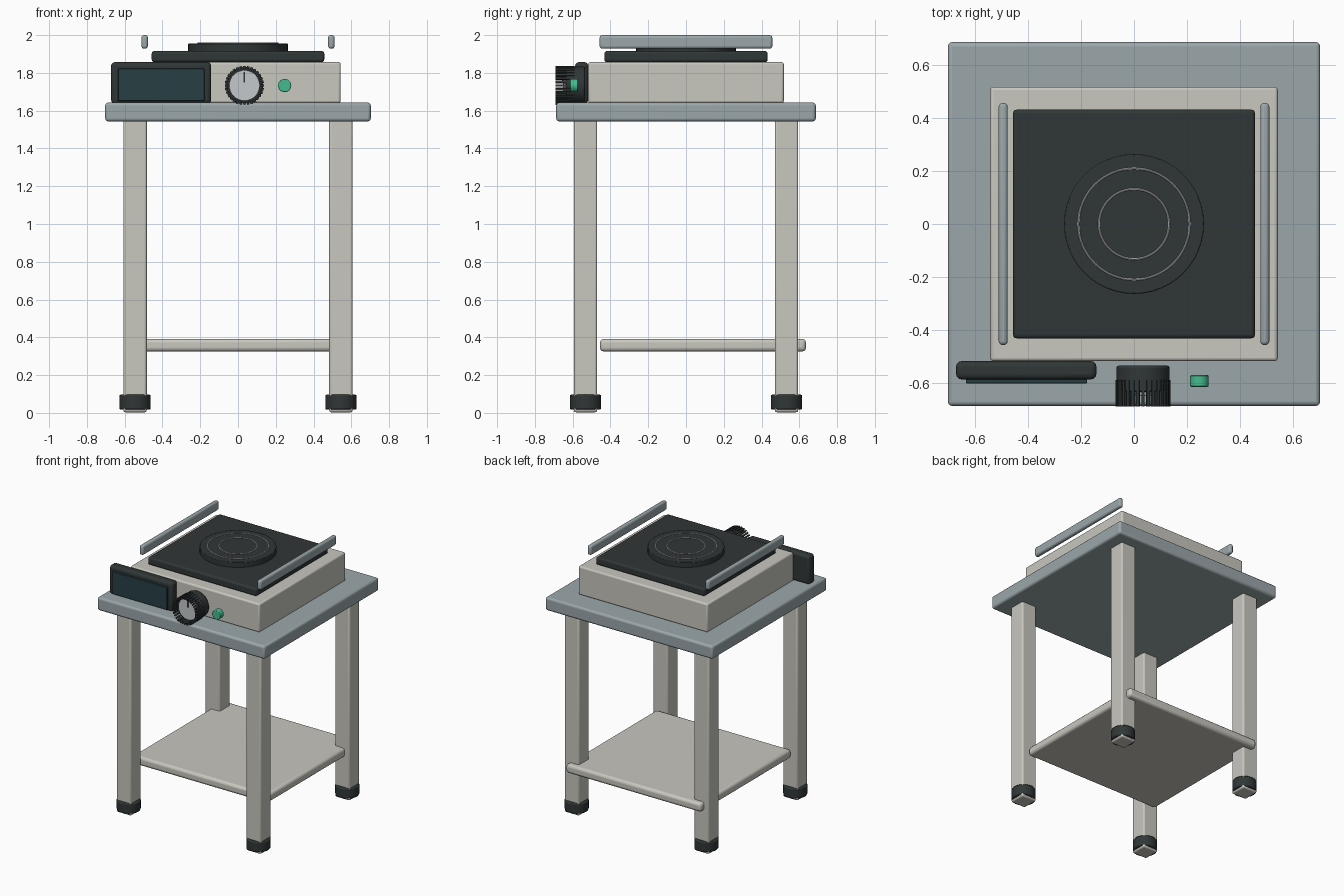
import bpy
from math import pi, sin, cos

if "Cube" in bpy.data.objects:
    bpy.data.objects.remove(bpy.data.objects["Cube"])


def material(name, r, g, b):
    m = bpy.data.materials.new(name)
    m.diffuse_color = (r, g, b, 1)
    m.use_nodes = True
    m.node_tree.nodes["Principled BSDF"].inputs["Base Color"].default_value = m.diffuse_color
    return m


BEIGE = material("warm_enamel", 0.58, 0.57, 0.52)
STEEL = material("blue_grey_metal", 0.33, 0.39, 0.41)
DARK = material("dark_plastic", 0.03, 0.037, 0.037)
GLASS = material("screen_glass", 0.02, 0.05, 0.06)
SILVER = material("silver", 0.55, 0.58, 0.6)
GREEN = material("green_light", 0.06, 0.5, 0.28)


def finish(ob, name, mat, bevel=0.0, segments=3):
    ob.name = name
    ob.data.materials.append(mat)
    if bevel:
        mod = ob.modifiers.new("soft_edges", "BEVEL")
        mod.width, mod.segments = bevel, segments
        mod.limit_method = 'ANGLE'
    bpy.ops.object.shade_smooth_by_angle(angle=0.6)
    return ob


def box(name, x, y, z, mat, bevel=0.015):
    """Box from (min, max) ranges on each axis."""
    mid = [(a + b) / 2 for a, b in (x, y, z)]
    bpy.ops.mesh.primitive_cube_add(size=1, location=mid)
    ob = bpy.context.object
    ob.scale = [b - a for a, b in (x, y, z)]
    bpy.ops.object.transform_apply(location=False, rotation=False, scale=True)
    return finish(ob, name, mat, bevel)


def disc(name, centre, radius, depth, mat, facing_front=False, bevel=0.008):
    bpy.ops.mesh.primitive_cylinder_add(
        vertices=48, radius=radius, depth=depth, location=centre,
        rotation=(pi / 2 if facing_front else 0, 0, 0))
    return finish(bpy.context.object, name, mat, bevel, 2)


# Table: top, shelf (runs through the rear legs), legs and round feet
box("table_top", (-0.703, 0.703), (-0.687, 0.687), (1.543, 1.643), STEEL, 0.016)
box("lower_shelf", (-0.567, 0.567), (-0.455, 0.635), (0.325, 0.392), BEIGE, 0.02)
for sx, side in ((-1, "left"), (1, "right")):
    for sy, end in ((-1, "front"), (1, "back")):
        x, y = sx * 0.545, sy * 0.532
        box(f"{end}_{side}_leg", (x - 0.062, x + 0.062), (y - 0.062, y + 0.062),
            (0.003, 1.56), BEIGE, 0.012)
        disc(f"{end}_{side}_foot", (x, y, 0.057), 0.083, 0.08, DARK)

# Hot plate unit
box("heater_body", (-0.543, 0.543), (-0.518, 0.518), (1.64, 1.857), BEIGE, 0.012)
box("hot_plate", (-0.457, 0.457), (-0.432, 0.432), (1.857, 1.916), DARK, 0.014)
disc("heating_disc", (0, 0, 1.934), 0.264, 0.044, DARK, bevel=0.004)
for name, r in (("outer_ring", 0.21), ("inner_ring", 0.132)):
    bpy.ops.mesh.primitive_torus_add(
        major_radius=r, minor_radius=0.004, major_segments=64, minor_segments=8,
        location=(0, 0, 1.958))
    finish(bpy.context.object, name, SILVER)
for sx, side in ((-1, "left"), (1, "right")):
    x = sx * 0.494
    box(f"{side}_rail", (x - 0.017, x + 0.017), (-0.457, 0.457), (1.928, 2.0),
        STEEL, 0.014)

# Display on the front left
box("display_case", (-0.672, -0.142), (-0.587, -0.518), (1.637, 1.857), DARK, 0.02)
box("display_screen", (-0.635, -0.177), (-0.602, -0.58), (1.652, 1.822), GLASS, 0.004)

# Control knob with a crown of grip ridges
KX, KZ = 0.034, 1.733
disc("knob_body", (KX, -0.585, KZ), 0.1, 0.1, DARK, True)
disc("knob_cap", (KX, -0.638, KZ), 0.082, 0.024, SILVER, True, 0.003)
box("knob_pointer", (KX - 0.004, KX + 0.004), (-0.656, -0.645), (1.75, 1.805), DARK, 0)
RIDGES = 32
for i in range(RIDGES):
    a = 2 * pi * i / RIDGES
    ridge = box("knob_ridge", (-0.006, 0.006), (-0.05, 0.05), (-0.008, 0.008), DARK, 0)
    ridge.location = (KX + 0.096 * sin(a), -0.64, KZ + 0.096 * cos(a))
    ridge.rotation_euler = (0, a, 0)

# Green indicator button
disc("indicator_button", (0.247, -0.593, KZ), 0.035, 0.044, GREEN, True, 0.004)
